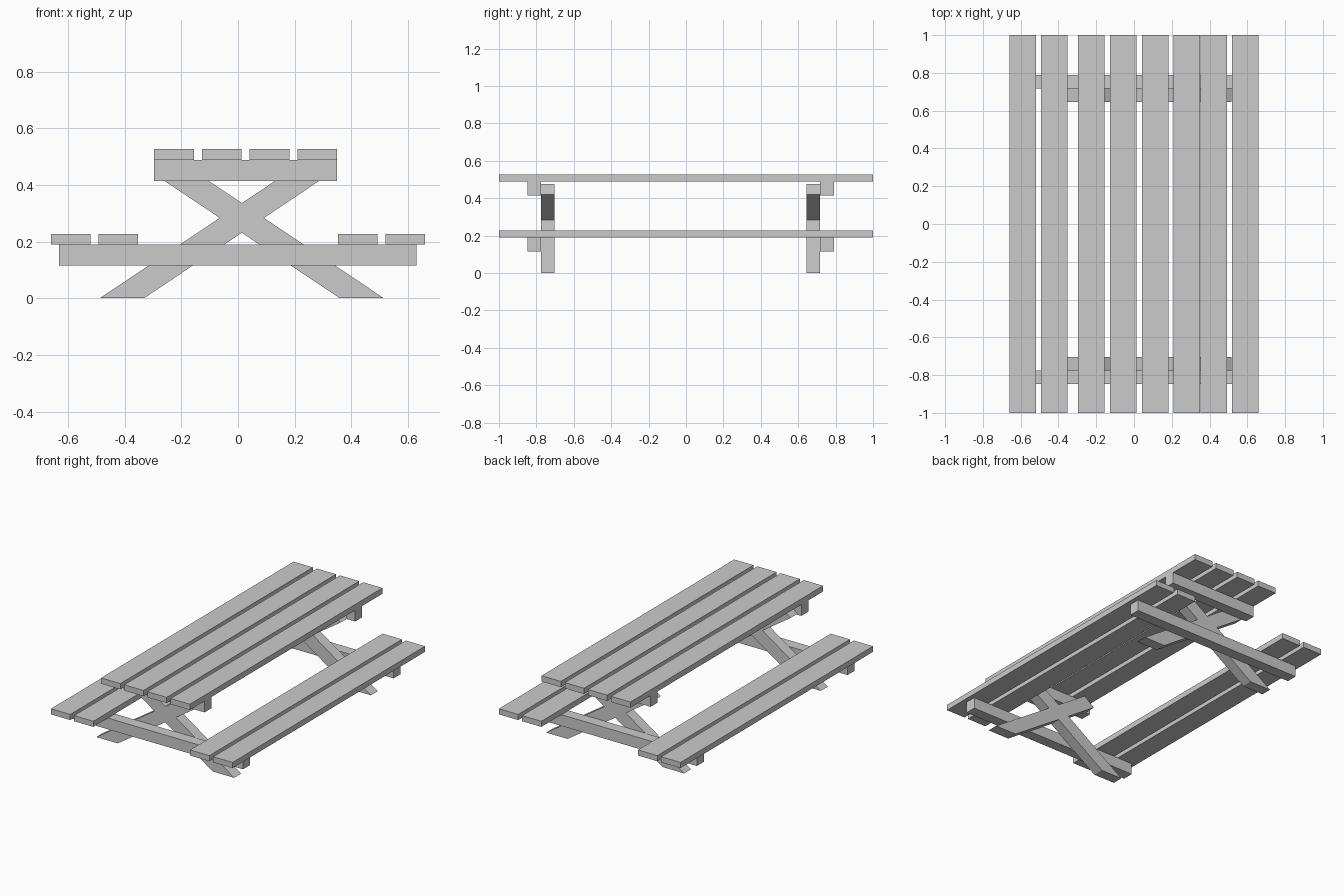
import bpy, bmesh

if "Cube" in bpy.data.objects:
    bpy.data.objects.remove(bpy.data.objects["Cube"])


def box(name, x0, x1, y0, y1, z0, z1):
    prism(name, [(x0, z0), (x1, z0), (x1, z1), (x0, z1)], y0, y1)


def prism(name, outline, y0, y1):
    """Extrude an outline in the xz plane from y0 to y1."""
    bm = bmesh.new()
    face = bm.faces.new([bm.verts.new((x, y0, z)) for x, z in outline])
    ext = bmesh.ops.extrude_face_region(bm, geom=[face])
    verts = [v for v in ext["geom"] if isinstance(v, bmesh.types.BMVert)]
    bmesh.ops.translate(bm, verts=verts, vec=(0, y1 - y0, 0))
    bmesh.ops.recalc_face_normals(bm, faces=bm.faces)
    mesh = bpy.data.meshes.new(name)
    bm.to_mesh(mesh)
    bm.free()
    bpy.context.collection.objects.link(bpy.data.objects.new(name, mesh))


PLANK = 0.14

# Table top planks
for i in range(4):
    x = -0.296 + i * 0.1687
    box(f"table_plank_{i + 1}", x, x + PLANK, -1, 1, 0.488, 0.526)

# Bench planks, two on each side
for i, x in enumerate((-0.66, -0.492, 0.352, 0.52)):
    box(f"bench_plank_{i + 1}", x, x + PLANK, -1, 1, 0.189, 0.226)

# Crossed leg outline: right half, then mirrored about its own centre line
CX = 0.0135
half = [(0, 0.2313), (0.3455, 0), (0.5015, 0), (0.078, 0.2835),
        (0.282, 0.42), (0.208, 0.475), (0, 0.3357)]
legs = [(CX + x, z) for x, z in half]
legs += [(CX - x, z) for x, z in reversed(half[1:-1])]

# End frames: crossed legs with beams on their outer faces
for end, leg_y, beam_y in (("front", (-0.775, -0.703), (-0.848, -0.775)),
                           ("back", (0.645, 0.717), (0.717, 0.79))):
    prism(f"{end}_crossed_legs", legs, *leg_y)
    box(f"{end}_table_beam", -0.296, 0.35, *beam_y, 0.414, 0.488)
    box(f"{end}_bench_beam", -0.632, 0.63, *beam_y, 0.115, 0.189)
